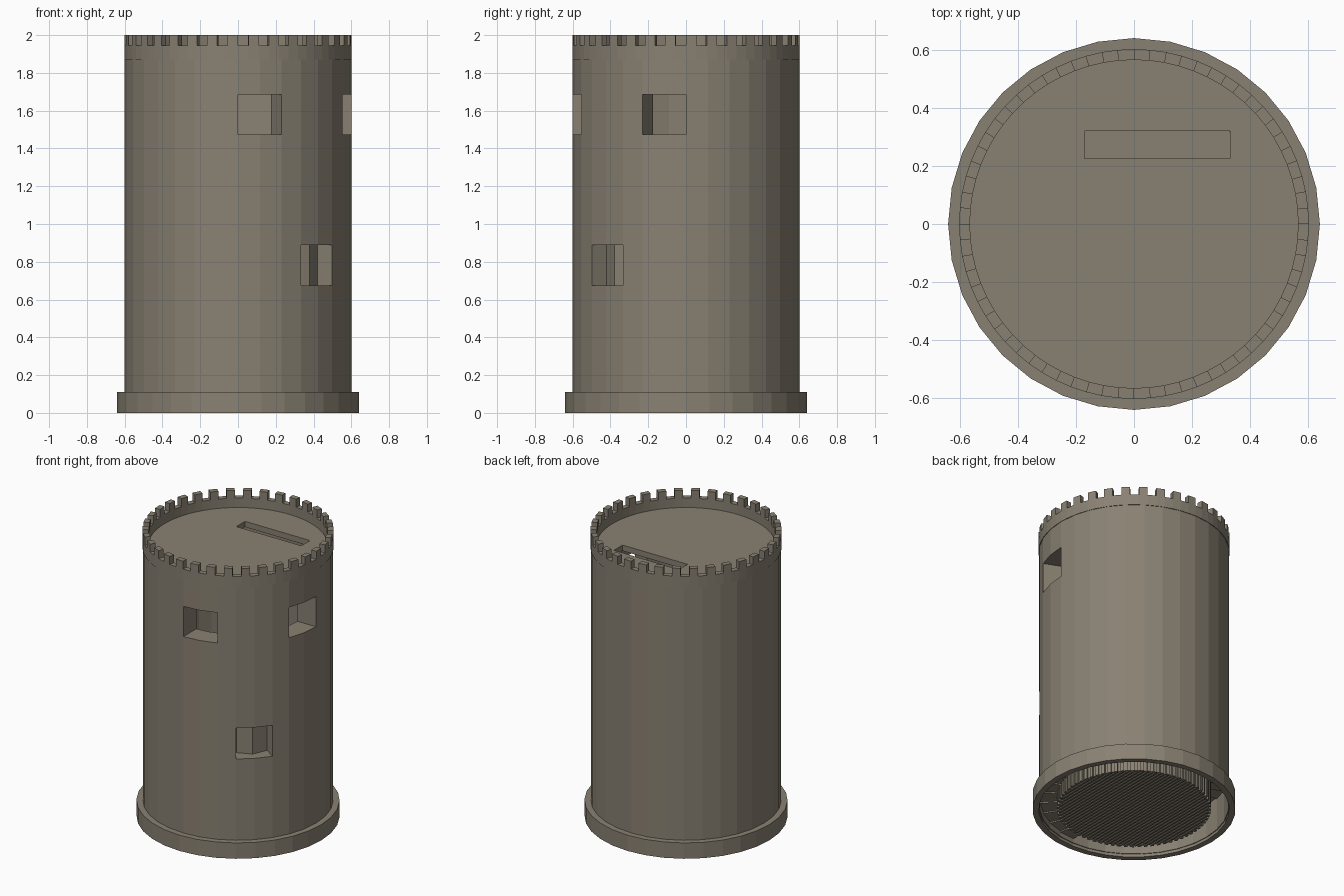
import bpy, bmesh, math
from math import cos, sin, radians, tau

if "Cube" in bpy.data.objects:
    bpy.data.objects.remove(bpy.data.objects["Cube"], do_unlink=True)

stone = bpy.data.materials.new("warm_grey_stone")
stone.use_nodes = True
STONE = (0.25, 0.22, 0.17, 1)
stone.diffuse_color = STONE
stone.node_tree.nodes["Principled BSDF"].inputs["Base Color"].default_value = STONE

SIDES = 32


def finish(name, bm):
    bmesh.ops.recalc_face_normals(bm, faces=bm.faces)
    mesh = bpy.data.meshes.new(name)
    bm.to_mesh(mesh)
    bm.free()
    mesh.materials.append(stone)
    obj = bpy.data.objects.new(name, mesh)
    bpy.context.collection.objects.link(obj)
    return obj


def lathe(name, profile, sides=SIDES, closed=False):
    """Turn a radius/height profile around z; open profiles get end caps."""
    bm = bmesh.new()
    rings = [[bm.verts.new((r * cos(tau * i / sides), r * sin(tau * i / sides), z))
              for i in range(sides)] for r, z in profile]
    pairs = list(zip(rings, rings[1:]))
    if closed:
        pairs.append((rings[-1], rings[0]))
    else:
        bm.faces.new(rings[0])
        bm.faces.new(rings[-1])
    for a, b in pairs:
        for i in range(sides):
            j = (i + 1) % sides
            bm.faces.new((a[i], a[j], b[j], b[i]))
    return finish(name, bm)


def add_prism(bm, outline, z0, z1):
    low = [bm.verts.new((x, y, z0)) for x, y in outline]
    high = [bm.verts.new((x, y, z1)) for x, y in outline]
    bm.faces.new(low)
    bm.faces.new(high)
    for i in range(len(low)):
        j = (i + 1) % len(low)
        bm.faces.new((low[i], low[j], high[j], high[i]))


def sector(a0, a1, r0, r1):
    """Radial four-sided outline between two angles in degrees."""
    return [(r * cos(radians(a)), r * sin(radians(a)))
            for r, a in ((r0, a0), (r1, a0), (r1, a1), (r0, a1))]


def prism(name, outline, z0, z1):
    bm = bmesh.new()
    add_prism(bm, outline, z0, z1)
    return finish(name, bm)


def cut(obj, cutters):
    for c in cutters:
        mod = obj.modifiers.new("cut", "BOOLEAN")
        mod.operation = "DIFFERENCE"
        mod.solver = "EXACT"
        mod.object = c
    graph = bpy.context.evaluated_depsgraph_get()
    obj.data = bpy.data.meshes.new_from_object(obj.evaluated_get(graph))
    obj.modifiers.clear()
    for c in cutters:
        bpy.data.objects.remove(c, do_unlink=True)


# Tower wall with flared foot and flat deck
tower = lathe("tower_wall", [(0.475, 0.01), (0.475, 0.02), (0.64, 0.02), (0.64, 0.11),
                             (0.60, 0.11), (0.60, 1.88)])
foot = lathe("foot_rim", [(0.60, 0), (0.64, 0), (0.64, 0.02), (0.60, 0.02)], closed=True)

# Hollow chamber, underside groove, coin slot and windows
cutters = [
    lathe("chamber", [(0.457, 0.05), (0.457, 1.84)]),
    lathe("groove", [(0.475, -0.1), (0.595, -0.1), (0.595, 0.35), (0.475, 0.35)], closed=True),
    prism("slot", [(-0.17, 0.225), (0.33, 0.225), (0.33, 0.32), (-0.17, 0.32)], 1.7, 2.0),
]
for start in (-90, -22.5):
    cutters.append(prism("upper_window", sector(start, start + 22.5, 0.43, 0.7), 1.475, 1.685))
a, b = -56.25, -33.75
niche = sector(a, b, 0.505, 0.7)
niche.append((0.535 * cos(radians(-45)), 0.535 * sin(radians(-45))))
cutters.append(prism("lower_niche", niche, 0.675, 0.89))
cut(tower, cutters)

# Parapet with battlements
MERLONS = 34
lathe("parapet", [(0.565, 1.87), (0.602, 1.87), (0.602, 1.945), (0.565, 1.945)],
      MERLONS * 2, closed=True)
bm = bmesh.new()
pitch = 360 / MERLONS
for i in range(MERLONS):
    add_prism(bm, sector(i * pitch, (i + 0.5) * pitch, 0.565, 0.602), 1.945, 2.0)
finish("battlements", bm)

# Spiral steps seen in the underside groove
bm = bmesh.new()
STEP = 360 / SIDES
for i in range(SIDES):
    start = -90 + i * STEP
    add_prism(bm, sector(start, start + STEP, 0.47, 0.597), 0.05 + 0.28 * i / SIDES, 0.36)
finish("spiral_steps", bm)

# Ribbed base plate and its knurled edge
bm = bmesh.new()
RIBS = 38
for i in range(RIBS):
    x = 0.93 * ((i + 0.5) / RIBS - 0.5)
    half = math.sqrt(0.47 ** 2 - x * x)
    add_prism(bm, [(x - 0.006, -half), (x + 0.006, -half), (x + 0.006, half), (x - 0.006, half)],
              0.003, 0.012)
finish("base_ribs", bm)
bm = bmesh.new()
for i in range(72):
    add_prism(bm, sector(i * 5, i * 5 + 2.5, 0.465, 0.485), 0.005, 0.2)
finish("base_knurling", bm)
